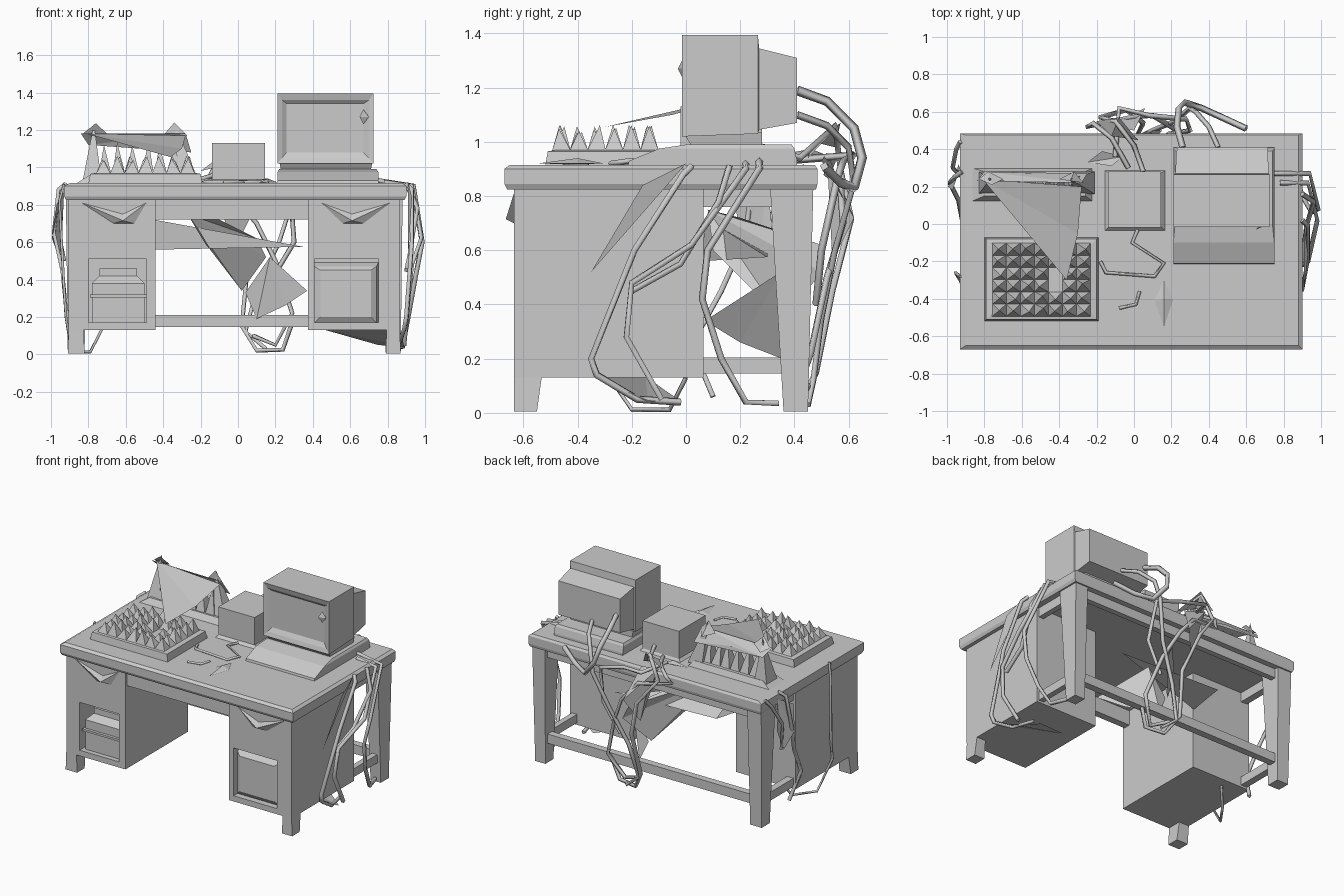
import bpy, bmesh, random
random.seed(4)


def mesh(name, verts, faces):
    me = bpy.data.meshes.new(name)
    me.from_pydata(verts, [], faces)
    bm = bmesh.new()
    bm.from_mesh(me)
    bmesh.ops.recalc_face_normals(bm, faces=bm.faces)
    bm.to_mesh(me)
    bm.free()
    ob = bpy.data.objects.new(name, me)
    bpy.context.collection.objects.link(ob)
    return ob


def loft(name, rects, axis='z'):
    """Skin rectangles (a0, a1, b0, b1, level) along an axis, with end caps."""
    vs, fs = [], []
    for a0, a1, b0, b1, t in rects:
        for a, b in ((a0, b0), (a1, b0), (a1, b1), (a0, b1)):
            vs.append((a, b, t) if axis == 'z' else (a, t, b))
    n = len(rects)
    for k in range(n - 1):
        for i in range(4):
            j = (i + 1) % 4
            fs.append((k*4 + i, k*4 + j, k*4 + 4 + j, k*4 + 4 + i))
    fs += [(3, 2, 1, 0), tuple(range(n*4 - 4, n*4))]
    return mesh(name, vs, fs)


def box(name, x0, x1, y0, y1, z0, z1):
    return loft(name, [(x0, x1, y0, y1, z0), (x0, x1, y0, y1, z1)])


def sheet(name, *pts):
    return mesh(name, pts, [(0, i, i + 1) for i in range(1, len(pts) - 1)])


def cable(name, r, *pts):
    """Angular four-sided cable through the given points."""
    cu = bpy.data.curves.new(name, 'CURVE')
    cu.dimensions = '3D'
    cu.bevel_depth, cu.bevel_resolution, cu.use_fill_caps = r, 0, True
    sp = cu.splines.new('POLY')
    sp.points.add(len(pts) - 1)
    for p, co in zip(sp.points, pts):
        p.co = (*co, 1)
    ob = bpy.data.objects.new(name, cu)
    bpy.context.collection.objects.link(ob)
    bpy.ops.object.select_all(action='DESELECT')
    ob.select_set(True)
    bpy.context.view_layer.objects.active = ob
    bpy.ops.object.convert(target='MESH')


def spikes(name, cells):
    """Pyramids given as (x, y, half width x, half width y, base z, tip z)."""
    vs, fs = [], []
    for x, y, a, b, z0, z1 in cells:
        k = len(vs)
        vs += [(x-a, y-b, z0), (x+a, y-b, z0), (x+a, y+b, z0), (x-a, y+b, z0),
               (x + random.uniform(-.012, .012), y + random.uniform(-.012, .012), z1)]
        fs += [(k, k+1, k+4), (k+1, k+2, k+4), (k+2, k+3, k+4), (k+3, k, k+4), (k+3, k+2, k+1, k)]
    return mesh(name, vs, fs)


# Desk top
loft('desk_top', [(-.92, .89, -.66, .48, .825), (-.93, .90, -.67, .485, .845),
                  (-.93, .90, -.67, .485, .90), (-.90, .88, -.65, .475, .915)])

# Legs, widening upward
for side, x0, x1 in (('left', -.91, -.82), ('right', .79, .87)):
    loft(side + '_front_leg', [(x0, x1, -.635, -.55, .005), (x0 + .005, x1 - .006, -.634, -.53, .15)])
    loft(side + '_back_leg', [(x0, x1, .36, .45, .005), (x0 - .01, x1 + .01, .31, .47, .84)])
    box(side + '_low_rail', x0 + .02, x1 - .02, -.5, .40, .145, .205)
    box(side + '_apron', x0 + .02, x1 - .02, .0, .42, .76, .84)
box('back_low_rail', -.85, .82, .38, .43, .145, .21)
box('back_apron', -.85, .82, .40, .44, .76, .84)
box('front_apron', -.45, .38, -.62, -.57, .72, .84)

# Cabinets with an open lower compartment
for side, x0, x1, o0, o1, depth in (('left', -.905, -.44, -.80, -.49, -.40),
                                    ('right', .375, .865, .41, .75, -.55)):
    y0, y1, zb = -.635, .065, .13
    box(side + '_drawer_block', x0, x1, y0, y1, .51, .84)
    box(side + '_outer_wall', x0, o0, y0, y1, zb, .51)
    box(side + '_inner_wall', o1, x1, y0, y1, zb, .51)
    box(side + '_cabinet_floor', o0, o1, y0, y1, zb, .17)
    box(side + '_cabinet_core', o0, o1, depth, y1, .17, .51)
    # faceted drawer pull hanging in front
    c = (o0 + o1) / 2 + .03
    mesh(side + '_drawer_pull',
         [(x0 + .07, y0, .81), (x1 - .05, y0, .81), (c, y0 - .03, .715), (c, y0 - .005, .75),
          (c - .05, y0, .70), (c + .06, y0, .70)],
         [(0, 2, 3), (1, 3, 2), (0, 4, 2), (1, 2, 5), (4, 5, 2)])

# Contents of the compartments
loft('left_stored_box', [(-.78, -.50, -.60, -.41, .17), (-.78, -.50, -.60, -.41, .38),
                         (-.74, -.54, -.56, -.41, .42), (-.74, -.54, -.56, -.41, .46)])
box('left_stored_tray', -.79, -.49, -.62, -.41, .305, .32)
loft('right_door_panel', [(.41, .75, .17, .49, -.55), (.41, .74, .17, .47, -.59),
                          (.44, .71, .20, .45, -.61)], 'y')

# Computer case under the monitor, with sloped front
loft('computer_case', [(.21, .75, -.215, .41, .91), (.21, .75, -.21, .41, .93),
                       (.21, .75, -.10, .40, .975), (.22, .74, .0, .39, .99)])
loft('monitor_stand', [(.23, .71, .02, .28, .985), (.22, .72, -.01, .28, 1.035)])

# Monitor: shallow recessed screen, casing and tapered rear
loft('monitor', [(.26, .67, 1.08, 1.34, .012), (.235, .70, 1.05, 1.36, -.005), (.21, .725, 1.02, 1.395, -.015),
                 (.21, .725, 1.03, 1.395, .265), (.22, .72, 1.045, 1.345, .27),
                 (.23, .715, 1.07, 1.31, .41)], 'y')
mesh('screen_chip', [(.65, -.03, 1.27), (.70, -.01, 1.27), (.67, -.01, 1.31), (.67, -.01, 1.23)],
     [(0, 1, 2), (0, 3, 1), (0, 2, 3)])

# Small box
loft('small_box_base', [(-.16, .17, -.04, .29, .91), (-.13, .14, -.01, .27, .94)])
box('small_box', -.14, .145, -.02, .28, .935, 1.13)

# Spiked egg tray
loft('egg_tray', [(-.80, -.19, -.52, -.07, .91), (-.79, -.20, -.51, -.08, .965),
                  (-.76, -.23, -.48, -.11, .97)])
cells = []
for i in range(7):
    for j in range(6):
        if (i, j) not in ((4, 3), (4, 2)):
            cells.append((-.72 + i*.075, -.46 + j*.065, .0385, .034, .968, random.uniform(1.03, 1.065)))
spikes('egg_tray_spikes', cells)

# Torn upright tray behind it, with a hanging sheet
loft('rear_tray_base', [(-.87, -.22, .12, .30, .91), (-.80, -.26, .15, .28, .955)])
for s, xo, xi, xt in (('left', -.83, -.73, -.77), ('right', -.21, -.32, -.34)):
    mesh('rear_tray_%s_post' % s,
         [(xo, .16, .93), (xi, .16, .93), (xt, .24, 1.235), (xo, .28, .93), (xi, .28, .93)],
         [(0, 1, 2), (1, 4, 2), (4, 3, 2), (3, 0, 2)])
sheet('rear_tray_top', (-.80, .28, 1.12), (-.84, .23, 1.18), (-.28, .22, 1.18), (-.25, .27, 1.08), (-.55, .27, 1.13))
mesh('rear_tray_left_peak', [(-.83, .24, 1.18), (-.70, .24, 1.18), (-.76, .21, 1.235), (-.78, .28, 1.15)],
     [(0, 1, 2), (1, 3, 2), (3, 0, 2)])
mesh('rear_tray_right_peak', [(-.40, .24, 1.17), (-.27, .22, 1.17), (-.34, .23, 1.24), (-.32, .28, 1.14)],
     [(0, 1, 2), (1, 3, 2), (3, 0, 2)])
sheet('hanging_sheet', (-.81, .24, 1.18), (-.28, .20, 1.17), (-.30, -.05, 1.10), (-.36, -.30, 1.055))
spikes('rear_tray_spikes', [(-.71 + i*.075, .21, .037, .05, .945, 1.12 + .015*(i % 2)) for i in range(6)])

# Loose bits on the desk
cable('desk_cable', .010, (-.18, -.20, .92), (-.15, -.26, .92), (.11, -.28, .92), (.16, -.21, .93),
      (-.01, -.10, .92), (.02, -.03, .92))
cable('pen', .009, (-.08, -.45, .92), (.01, -.43, .92), (.03, -.36, .92))
mesh('paper_scrap', [(.16, -.30, .92), (.11, -.41, .918), (.16, -.55, .92), (.21, -.40, .92), (.16, -.40, .94)],
     [(0, 1, 4), (1, 2, 4), (2, 3, 4), (3, 0, 4)])
sheet('rear_scrap', (-.25, .33, .92), (-.12, .31, .93), (-.06, .36, .92), (-.17, .39, .94))

# Cables over the right side
R = [[(.90, .02, .91), (.93, -.01, .88), (.93, -.19, .60), (.90, -.35, .20), (.89, -.33, .14), (.86, -.18, .05), (.82, -.02, .04)],
     [(.78, .22, .92), (.93, .22, .90), (.98, .02, .62), (.93, -.20, .48), (.91, -.22, .28), (.89, -.09, .05)],
     [(.74, .27, .93), (.94, .27, .90), (.985, .08, .60), (.95, .06, .42), (.91, .13, .20), (.88, .22, .04), (.84, .34, .035)],
     [(.90, .16, .91), (.96, .12, .78), (.92, -.02, .55), (.90, -.20, .45)]]
for i, p in enumerate(R):
    cable('right_cable_%d' % (i + 1), .014, *p)
sheet('right_flap', (.91, .0, .92), (.93, -.16, .84), (.91, -.35, .52), (.92, -.22, .72))
sheet('under_cabinet_sheet', (.45, -.15, .135), (.86, -.36, .15), (.89, -.14, .04), (.75, -.03, .05))

# Cables over the left side
cable('left_cable_loop', .009, (-.93, -.28, .91), (-.955, -.26, .82), (-.93, -.30, .35), (-.92, -.33, .20),
      (-.89, -.20, .012), (-.79, -.06, .012), (-.73, .0, .13))
cable('left_cable_rear', .013, (-.92, .28, .91), (-.96, .25, .88), (-.985, .22, .65), (-.94, .13, .45),
      (-.92, .02, .25), (-.88, .10, .06))
cable('left_cable_middle', .012, (-.93, .44, .91), (-.95, .40, .86), (-.97, .30, .70), (-.93, .26, .50))
sheet('left_flap', (-.93, .30, .87), (-.97, .18, .80), (-.995, .20, .62), (-.95, .26, .50), (-.94, .32, .65))

# Cables hanging behind
B = [[(.26, .41, 1.19), (.23, .52, 1.15), (.24, .62, 1.05), (.27, .65, .94), (.36, .62, .83), (.47, .57, .85), (.60, .51, .91)],
     [(.45, .41, 1.10), (.40, .52, 1.06), (.33, .60, .98), (.30, .62, .85), (.22, .55, .60), (.10, .50, .35), (.04, .47, .12), (.15, .45, .03)],
     [(.05, .28, .98), (.0, .42, .94), (-.10, .55, 1.06), (-.18, .57, .90), (-.04, .61, .72), (.05, .54, .45), (.02, .48, .15), (.10, .42, .02), (.24, .40, .025), (.30, .42, .20)],
     [(-.03, .30, .93), (-.12, .46, .96), (-.22, .54, .93), (-.25, .52, .88), (-.02, .57, .84), (.10, .58, .70), (.20, .52, .50), (.29, .46, .22), (.20, .40, .05), (.08, .45, .10)],
     [(-.10, .36, .93), (-.08, .62, .95), (.08, .58, .93), (.28, .56, .87), (.30, .50, .60), (.18, .48, .40)]]
for i, p in enumerate(B):
    cable('rear_cable_%d' % (i + 1), .018 if i < 1 else .014, *p)
sheet('rear_flap', (-.15, .52, .96), (.0, .50, .93), (.06, .62, .72), (-.02, .54, .56), (-.08, .57, .75))
sheet('rear_upper_flap', (-.12, .47, 1.0), (-.20, .55, .98), (-.08, .57, 1.07), (.02, .45, .94))

# Fallen sheets under the desk
mesh('blade_sheet', [(-.45, .07, .72), (-.45, .06, .56), (.35, .30, .575), (-.45, .30, .60)],
     [(0, 1, 2), (0, 2, 3), (1, 3, 2)])
sheet('crumpled_sheet', (-.27, .08, .75), (-.10, .20, .72), (.10, .50, .62), (.15, .50, .52), (.02, .36, .34), (-.18, .10, .60))
sheet('lower_sheet', (.17, .35, .52), (.37, .07, .34), (.25, .20, .26), (.10, .38, .19), (.04, .36, .33))
